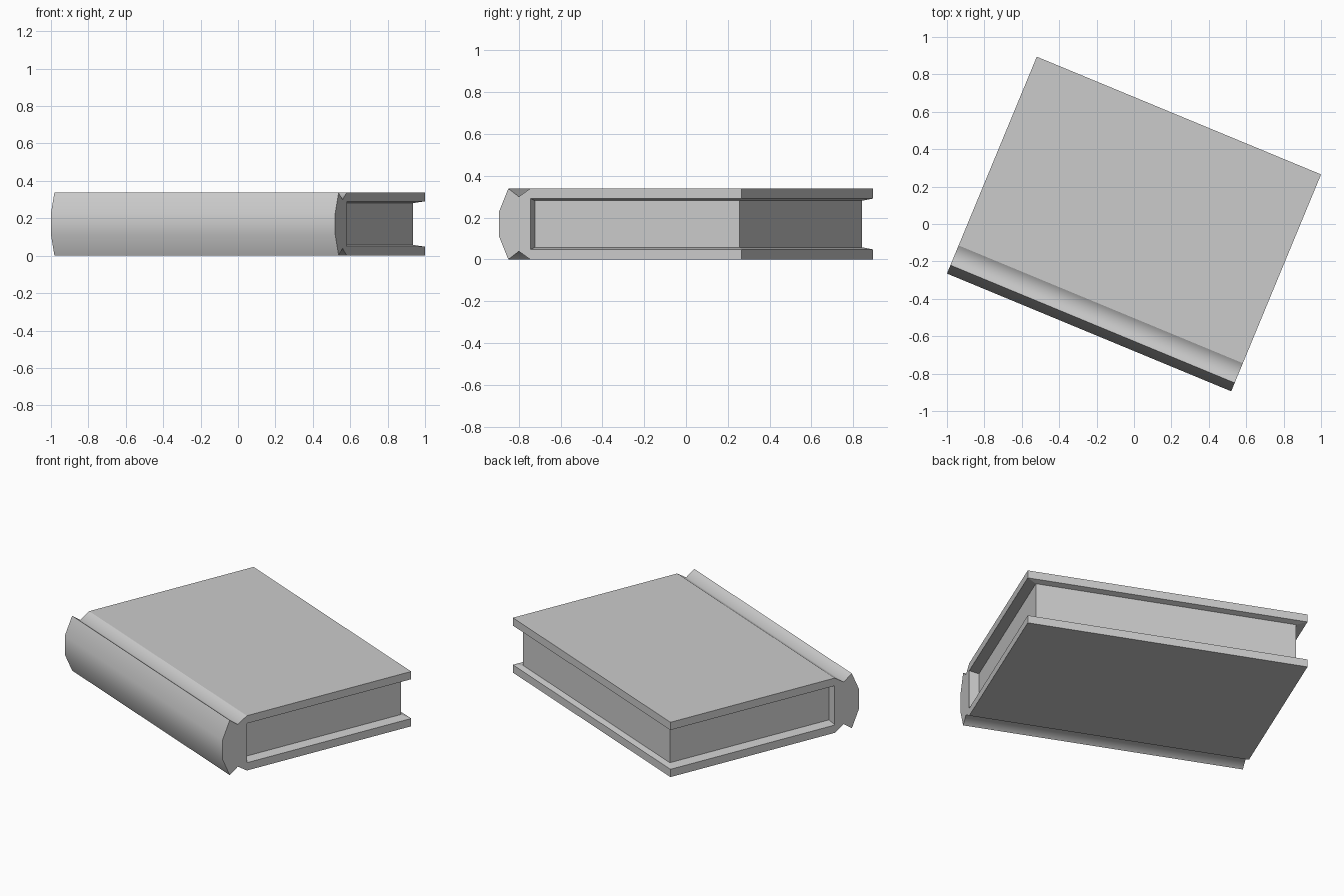
import bpy, bmesh, math

if "Cube" in bpy.data.objects:
    bpy.data.objects.remove(bpy.data.objects["Cube"])

L, P = 0.8225, 0.765          # half lengths: cover, page block
V, PV, S = 0.6275, 0.595, -0.465   # fore edge: cover, pages; inner spine wall
H, RIM, DEEP = 0.339, 0.048, 0.058  # height, cover thickness at rim and at pages
TURN = math.radians(-22.5)


def make_object(name, bm):
    bmesh.ops.remove_doubles(bm, verts=bm.verts[:], dist=1e-5)
    mesh = bpy.data.meshes.new(name)
    bm.to_mesh(mesh)
    bm.free()
    obj = bpy.data.objects.new(name, mesh)
    obj.rotation_euler.z = TURN
    bpy.context.collection.objects.link(obj)
    return obj


def strip(bm, a, b):
    """Quads between two equally long point rows."""
    a = [bm.verts.new(p) for p in a]
    b = [bm.verts.new(p) for p in b]
    return [bm.faces.new((a[i], a[i + 1], b[i + 1], b[i])) for i in range(len(a) - 1)]


def path(u, v, z):
    """Three-sided run around the open edges of the book."""
    return [(u, S, z), (u, v, z), (-u, v, z), (-u, S, z)]


# Cover: half profile from fore edge over the hinge groove to the rounded spine
top = [(V, H - RIM), (V, H), (S, H), (-0.525, 0.30), (-0.579, H), (-V, 0.228)]
profile = top + [(v, H - z) for v, z in reversed(top)]
bm = bmesh.new()
ends = [[(u, v, z) for v, z in profile] for u in (-L, L)]
skin = strip(bm, *ends)
for f in skin[2:9]:
    f.smooth = True

# Cover ends, wrapping around the page opening
for u, row in zip((-L, L), ends):
    bm.faces.new([bm.verts.new(p) for p in row + [(u, S, RIM), (u, S, H - RIM)]])

# Sloped inner lips of both boards
for rim, deep in ((RIM, DEEP), (H - RIM, H - DEEP)):
    strip(bm, path(L, V, rim), path(P, PV, deep))

# Inner spine wall showing at both ends
for s in (-1, 1):
    strip(bm, [(s * L, S, RIM), (s * L, S, H - RIM)],
          [(s * P, S, DEEP), (s * P, S, H - DEEP)])

bmesh.ops.remove_doubles(bm, verts=bm.verts[:], dist=1e-5)
bmesh.ops.recalc_face_normals(bm, faces=bm.faces[:])
for e in bm.edges:
    if len(e.link_faces) == 2:
        flat = not all(f.smooth for f in e.link_faces)
        e.smooth = not (flat or e.calc_face_angle() > math.radians(80))
make_object("book_cover", bm)

# Page block edges
bm = bmesh.new()
strip(bm, path(P, PV, DEEP), path(P, PV, H - DEEP))
for f in bm.faces:
    f.normal_update()
    c = f.calc_center_median()
    if f.normal.dot(c) < 0:
        f.normal_flip()
make_object("pages", bm)
